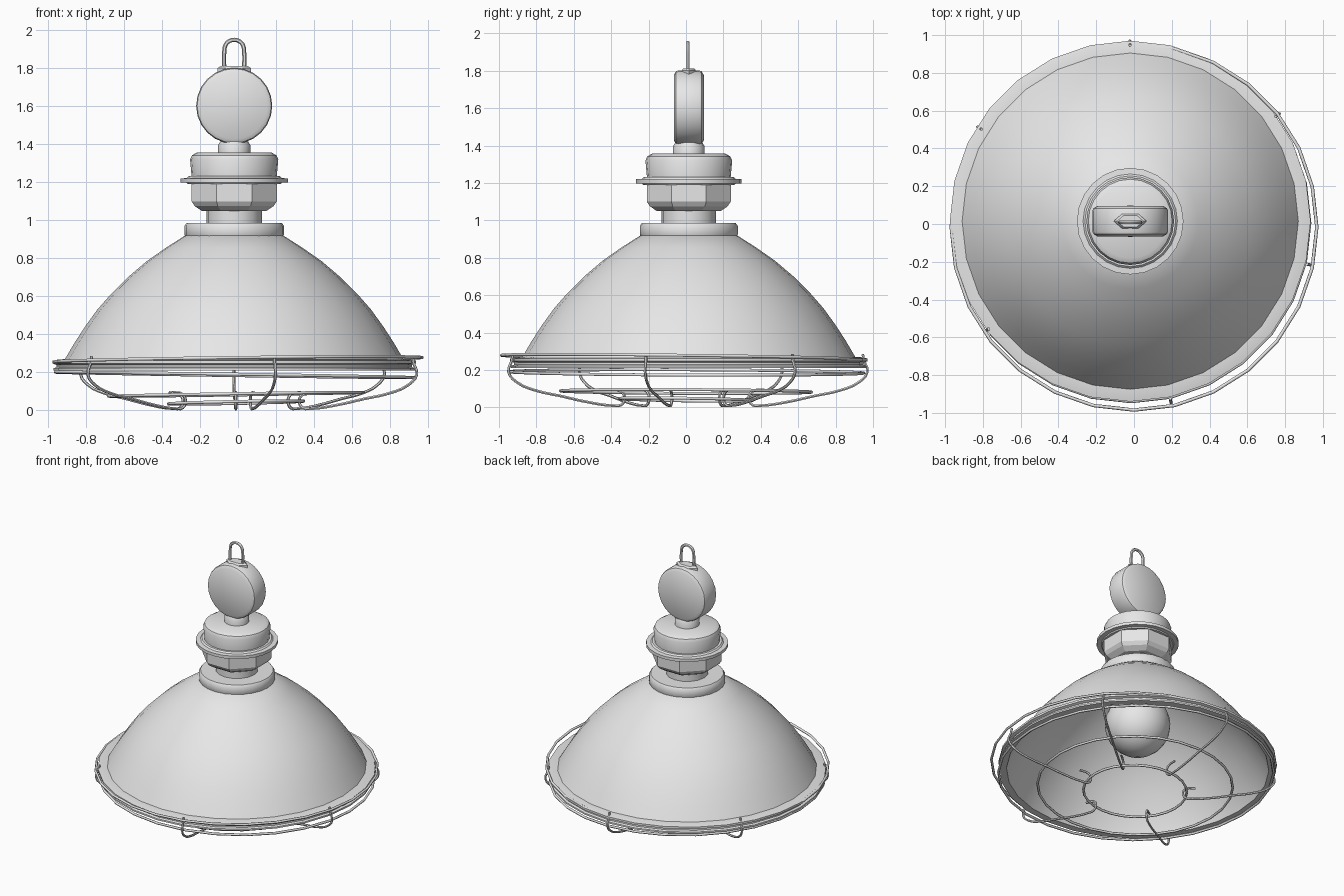
import bpy, bmesh, math
from mathutils import Matrix

cube = bpy.data.objects.get("Cube")
if cube:
    bpy.data.objects.remove(cube, do_unlink=True)

GREY = (0.8, 0.8, 0.8, 1.0)
mat = bpy.data.materials.new("plain grey")
mat.use_nodes = True
mat.diffuse_color = GREY
mat.node_tree.nodes["Principled BSDF"].inputs["Base Color"].default_value = GREY

CX, CY = -0.02, 0.015      # lamp axis, slightly off the cage axis


def finish(obj, angle=35):
    obj.data.materials.append(mat)
    bpy.ops.object.select_all(action="DESELECT")
    obj.select_set(True)
    bpy.context.view_layer.objects.active = obj
    bpy.ops.object.shade_smooth_by_angle(angle=math.radians(angle))
    return obj


def lathe(name, profile, sides=24, turn=0.0, matrix=None, angle=35):
    """Revolve (radius, height) points around z on the lamp axis."""
    bm = bmesh.new()
    verts = [bm.verts.new((r, 0, z)) for r, z in profile]
    edges = [bm.edges.new(p) for p in zip(verts, verts[1:])]
    bmesh.ops.spin(bm, geom=verts + edges, cent=(0, 0, 0), axis=(0, 0, 1),
                   angle=math.tau, steps=sides, use_merge=False)
    bmesh.ops.remove_doubles(bm, verts=bm.verts, dist=0.0005)
    bmesh.ops.recalc_face_normals(bm, faces=bm.faces)
    bm.transform(Matrix.Rotation(turn, 4, "Z"))
    if matrix:
        bm.transform(matrix)
    bm.transform(Matrix.Translation((CX, CY, 0)))
    mesh = bpy.data.meshes.new(name)
    bm.to_mesh(mesh)
    bm.free()
    obj = bpy.data.objects.new(name, mesh)
    bpy.context.collection.objects.link(obj)
    return finish(obj, angle)


def wire(name, points, radius):
    """Round wire through the given points, converted to a mesh."""
    curve = bpy.data.curves.new(name, "CURVE")
    curve.dimensions = "3D"
    curve.bevel_depth = radius
    curve.bevel_resolution = 1
    curve.use_fill_caps = True
    curve.resolution_u = 3
    spline = curve.splines.new("BEZIER")
    spline.bezier_points.add(len(points) - 1)
    for bp, p in zip(spline.bezier_points, points):
        bp.co = p
        bp.handle_left_type = bp.handle_right_type = "AUTO"
    obj = bpy.data.objects.new(name, curve)
    bpy.context.collection.objects.link(obj)
    bpy.ops.object.select_all(action="DESELECT")
    obj.select_set(True)
    bpy.context.view_layer.objects.active = obj
    bpy.ops.object.convert(target="MESH")
    return finish(bpy.context.object, 50)


def ring(name, centre, radius, slope_x, slope_y, thickness=0.009, sides=28):
    """Slightly tilted wire hoop."""
    bpy.ops.mesh.primitive_torus_add(
        major_radius=radius, minor_radius=thickness, major_segments=sides,
        minor_segments=6, location=centre,
        rotation=(math.atan(slope_y), -math.atan(slope_x), 0))
    obj = bpy.context.object
    obj.name = name
    return finish(obj, 65)


# Dome shade with rim flange, outside then inside
lathe("shade", [
    (0.0, 0.93), (0.25, 0.925), (0.36, 0.855), (0.46, 0.785), (0.56, 0.70),
    (0.65, 0.61), (0.72, 0.53), (0.785, 0.44), (0.84, 0.355), (0.89, 0.27),
    (0.925, 0.268), (0.955, 0.262), (0.955, 0.247), (0.935, 0.24),
    (0.935, 0.228), (0.95, 0.222), (0.95, 0.21), (0.90, 0.21), (0.875, 0.265),
    (0.82, 0.355), (0.765, 0.44), (0.70, 0.525), (0.63, 0.605), (0.54, 0.69),
    (0.44, 0.77), (0.34, 0.835), (0.24, 0.89), (0.0, 0.895)], 28)

# Collar and neck above the shade
lathe("collar", [(0, 0.90), (0.25, 0.90), (0.262, 0.925), (0.262, 0.97),
                 (0.25, 0.987), (0, 0.987)])
lathe("neck", [(0, 0.97), (0.145, 0.97), (0.145, 1.08), (0, 1.08)], 16)

# Faceted nut, flange and cap of the lamp holder
lathe("holder_nut", [(0, 1.05), (0.185, 1.05), (0.225, 1.075), (0.243, 1.10),
                     (0.243, 1.20), (0, 1.20)], 8, math.pi / 8, angle=20)
lathe("holder_flange", [(0, 1.19), (0.245, 1.19), (0.25, 1.198), (0.282, 1.198),
                        (0.282, 1.22), (0.25, 1.222), (0.24, 1.232), (0, 1.232)])
lathe("holder_cap", [(0, 1.21), (0.222, 1.21), (0.232, 1.32), (0.222, 1.342),
                     (0.195, 1.357), (0, 1.357)])
lathe("upper_neck", [(0, 1.34), (0.085, 1.34), (0.085, 1.395), (0.07, 1.42),
                     (0, 1.42)], 16)

# Round junction box standing on edge, facing front and back
upright = Matrix.Translation((0, 0, 1.602)) @ Matrix.Rotation(math.pi / 2, 4, "X")
lathe("junction_box", [(0, -0.08), (0.175, -0.08), (0.195, -0.068),
                       (0.2, -0.055), (0.2, 0.055), (0.195, 0.068),
                       (0.175, 0.08), (0, 0.08)], 24, 0, upright)

# Six-sided loop base and hanging loop
flat = Matrix.Diagonal((1, 0.5, 1, 1))
lathe("loop_base", [(0, 1.77), (0.088, 1.77), (0.088, 1.80), (0.07, 1.812),
                    (0, 1.812)], 6, 0, flat)
arch = [(CX - 0.052, CY - 0.005, 1.79), (CX - 0.052, CY - 0.005, 1.89)]
for i in range(1, 6):
    a = math.pi - i * math.pi / 6
    arch.append((CX + 0.052 * math.cos(a), CY - 0.005, 1.897 + 0.052 * math.sin(a)))
arch += [(CX + 0.052, CY - 0.005, 1.89), (CX + 0.052, CY - 0.005, 1.79)]
wire("hanging_loop", arch, 0.011)

# Bulb and its socket inside the shade
bulb = [(0, 0.335)]
for i in range(1, 10):
    a = -math.pi / 2 + i * math.radians(15)
    bulb.append((0.225 * math.cos(a), 0.56 + 0.225 * math.sin(a)))
lathe("bulb", bulb + [(0.10, 0.78), (0.085, 0.82), (0.085, 0.90)], 24, angle=60)
lathe("socket", [(0, 0.80), (0.12, 0.80), (0.12, 0.92), (0, 0.92)], 16)

# Cage hoops
ring("cage_top_hoop", (0.0, -0.017, 0.267), 0.968, 0.012, -0.012)
ring("cage_side_hoop", (-0.015, 0.005, 0.187), 0.945, -0.015, -0.004)
ring("cage_middle_hoop", (-0.01, 0.0, 0.085), 0.67, 0.015, -0.005)
ring("cage_bottom_hoop", (-0.01, 0.0, 0.042), 0.355, 0.02, -0.015)

# Six cage ribs, each hooked over the rim and curled round the bottom hoop
RIB = [(0.945, 0.285), (0.952, 0.25), (0.97, 0.19), (0.925, 0.135), (0.82, 0.09),
       (0.69, 0.062), (0.52, 0.025), (0.40, 0.010), (0.355, 0.013),
       (0.335, 0.05), (0.355, 0.085), (0.42, 0.095)]
for n, deg in enumerate((37, 91, 148, 216, 282, 347), 1):
    c, s = math.cos(math.radians(deg)), math.sin(math.radians(deg))
    wire(f"cage_rib_{n}", [(r * c - 0.005, r * s, z) for r, z in RIB], 0.008)
